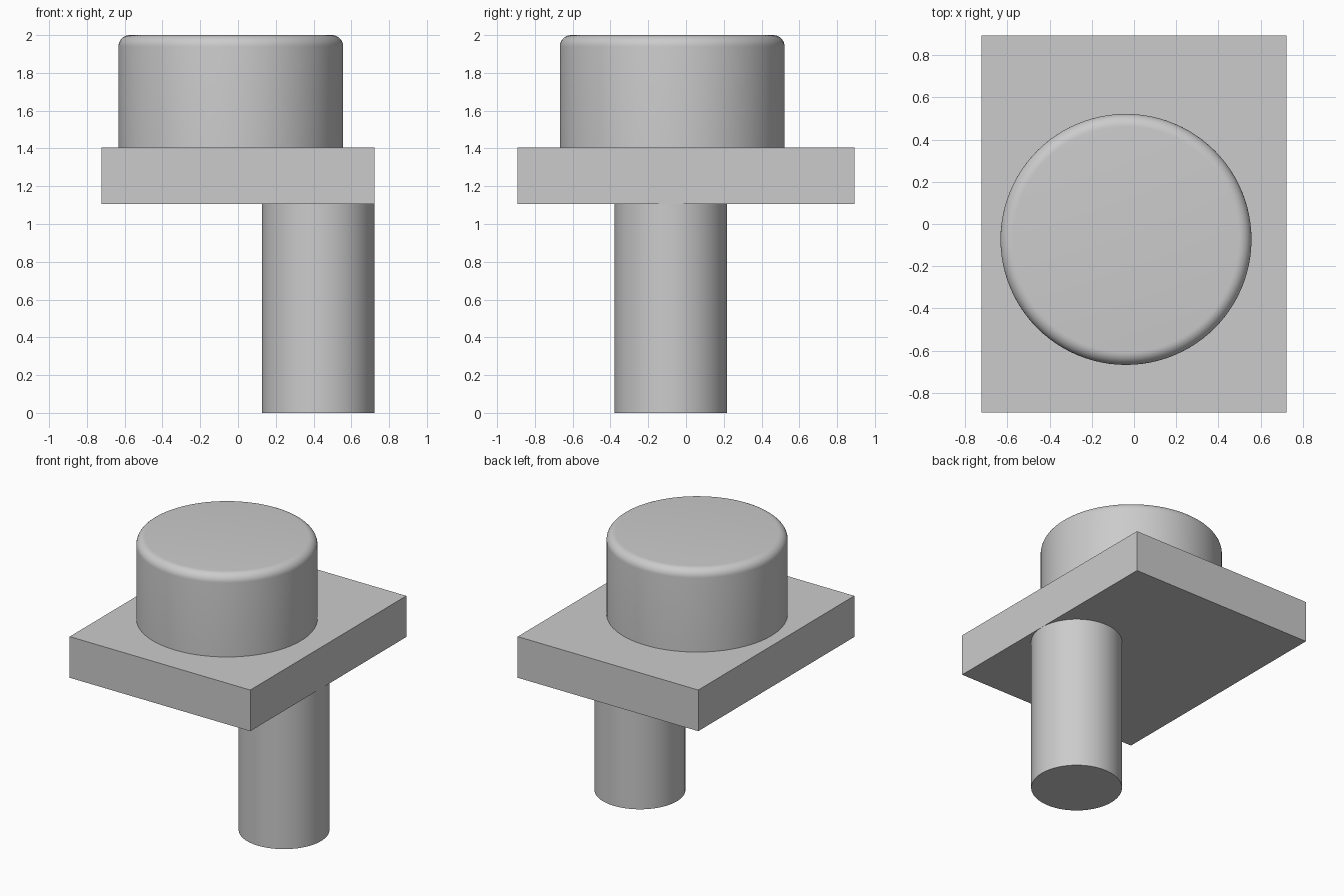
import bpy, bmesh, math
from mathutils import Matrix

cube = bpy.data.objects.get("Cube")
if cube:
    bpy.data.objects.remove(cube, do_unlink=True)

grey = bpy.data.materials.new("plain grey")
grey.use_nodes = True
colour = (0.6, 0.6, 0.6, 1)
grey.diffuse_color = colour
grey.node_tree.nodes["Principled BSDF"].inputs["Base Color"].default_value = colour


def finish(name, bm):
    mesh = bpy.data.meshes.new(name)
    bm.to_mesh(mesh)
    bm.free()
    mesh.materials.append(grey)
    obj = bpy.data.objects.new(name, mesh)
    bpy.context.collection.objects.link(obj)
    bpy.ops.object.select_all(action="DESELECT")
    obj.select_set(True)
    bpy.context.view_layer.objects.active = obj
    bpy.ops.object.shade_smooth_by_angle(angle=math.radians(35))
    return obj


def cylinder(name, x, y, bottom, top, radius, rounding=0):
    bm = bmesh.new()
    bmesh.ops.create_cone(bm, cap_ends=True, segments=96, radius1=radius, radius2=radius,
                          depth=top - bottom,
                          matrix=Matrix.Translation((x, y, (top + bottom) / 2)))
    if rounding:
        rim = [e for e in bm.edges if all(v.co.z > top - 0.001 for v in e.verts)]
        bmesh.ops.bevel(bm, geom=rim, offset=rounding, segments=8, profile=0.5,
                        affect="EDGES")
    return finish(name, bm)


PLATE_BOTTOM, PLATE_TOP = 1.106, 1.404

# Round post under one side of the plate, flush with its left edge
cylinder("post", 0.425, -0.08, 0, PLATE_BOTTOM, 0.298)

# Rectangular plate
bm = bmesh.new()
size = Matrix.Diagonal((1.447, 1.786, PLATE_TOP - PLATE_BOTTOM, 1))
place = Matrix.Translation((0, 0, (PLATE_TOP + PLATE_BOTTOM) / 2))
bmesh.ops.create_cube(bm, size=1, matrix=place @ size)
finish("plate", bm)

# Wide drum with a rounded top rim
cylinder("drum", -0.038, -0.073, PLATE_TOP, 2, 0.595, rounding=0.06)
